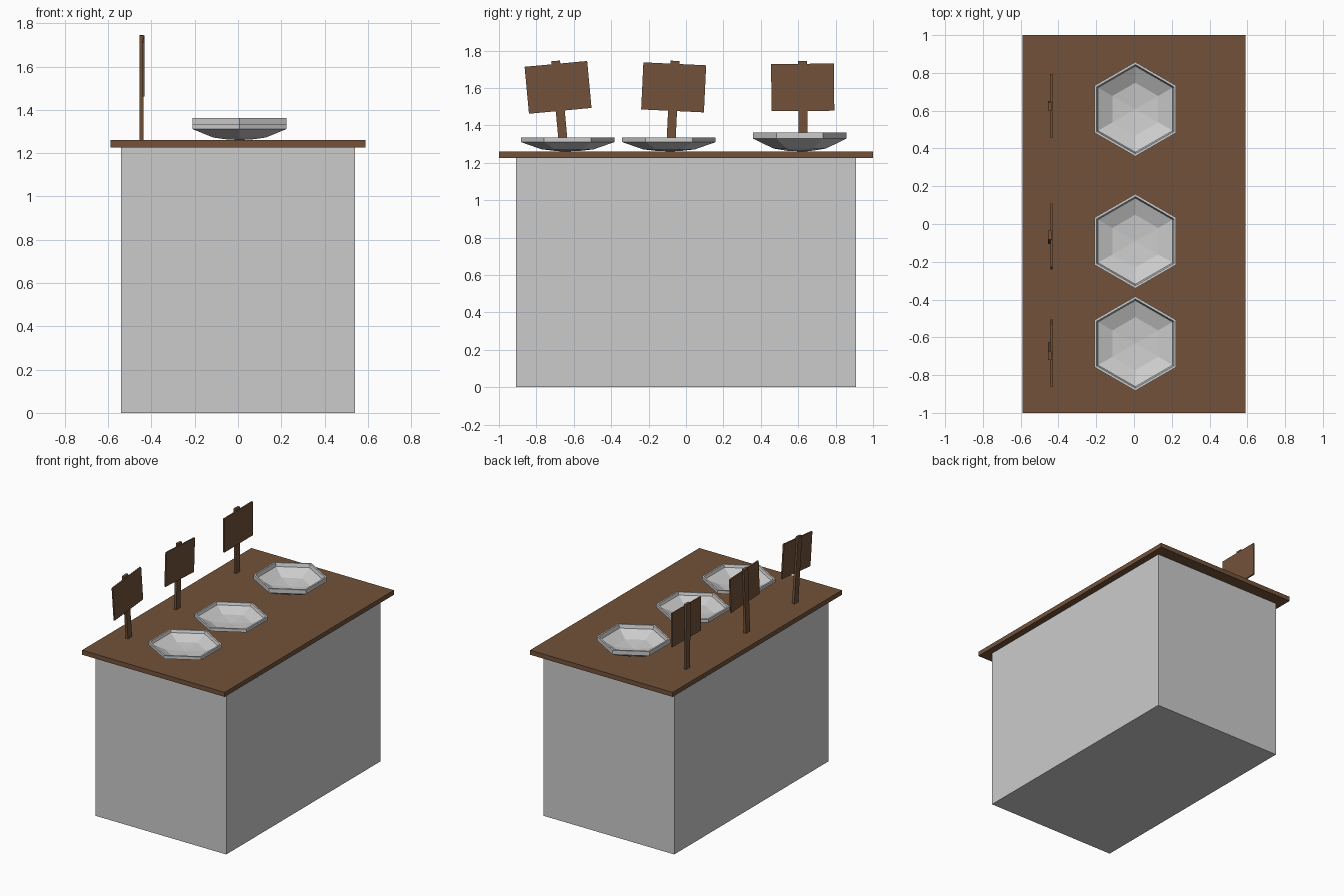
import bpy, bmesh, math
from mathutils import Matrix

if "Cube" in bpy.data.objects:
    bpy.data.objects.remove(bpy.data.objects["Cube"])

wood = bpy.data.materials.new("brown_wood")
wood.diffuse_color = (0.17, 0.085, 0.042, 1)
wood.use_nodes = True
wood.node_tree.nodes["Principled BSDF"].inputs["Base Color"].default_value = wood.diffuse_color


def add_object(name, bm, mat=None):
    bmesh.ops.recalc_face_normals(bm, faces=bm.faces)
    mesh = bpy.data.meshes.new(name)
    bm.to_mesh(mesh)
    bm.free()
    obj = bpy.data.objects.new(name, mesh)
    bpy.context.collection.objects.link(obj)
    if mat:
        mesh.materials.append(mat)
    return obj


def box(name, lo, hi, mat=None, pivot=(0, 0, 0), tilt=0):
    """Box from corner lo to corner hi, tilted about x, then moved to pivot."""
    bm = bmesh.new()
    size = [b - a for a, b in zip(lo, hi)]
    mid = [(a + b) / 2 for a, b in zip(lo, hi)]
    m = (Matrix.Translation(pivot) @ Matrix.Rotation(math.radians(tilt), 4, 'X')
         @ Matrix.Translation(mid) @ Matrix.Diagonal((*size, 1)))
    bmesh.ops.create_cube(bm, size=1, matrix=m)
    return add_object(name, bm, mat)


# Bowl wall profile: radius, fraction of height (outside bottom, rim, inside bottom)
BOWL = [(0, 0), (0.06, 0.02), (0.14, 0.15), (0.25, 0.68), (0.25, 1),
        (0.236, 1), (0.228, 0.74), (0.14, 0.28), (0, 0.13)]


def bowl(name, y, height, sides=6):
    bm = bmesh.new()
    rings = []
    for r, h in BOWL:
        z = 1.261 + h * height
        angles = [math.pi / 2 + 2 * math.pi * k / sides for k in range(sides)]
        if r == 0:
            rings.append([bm.verts.new((0.007, y, z))] * sides)
        else:
            rings.append([bm.verts.new((0.007 + r * math.cos(a), y + r * math.sin(a), z))
                          for a in angles])
    for low, up in zip(rings, rings[1:]):
        for k in range(sides):
            n = (k + 1) % sides
            quad = dict.fromkeys((low[k], low[n], up[n], up[k]))
            bm.faces.new(list(quad))
    return add_object(name, bm)


# Cabinet and worktop
box("counter_base", (-0.54, -0.91, 0), (0.54, 0.91, 1.226))
box("counter_top", (-0.59, -1, 1.226), (0.59, 1, 1.26), wood)

# Hexagonal bowls
for i, (y, height) in enumerate([(-0.633, 0.073), (-0.091, 0.073), (0.608, 0.1)], 1):
    bowl(f"bowl_{i}", y, height)

# Hand-made signs, each leaning a little differently
for i, (y, tilt) in enumerate([(-0.684, 5.3), (-0.066, -2.7), (0.624, 0.4)], 1):
    pivot = (-0.437, y, 1.603)
    box(f"sign_post_{i}", (-0.019, -0.024, -0.345), (0, 0.024, 0.142), wood, pivot, tilt)
    box(f"sign_board_{i}", (-0.005, -0.168, -0.126), (0.006, 0.168, 0.126), wood, pivot, tilt)
